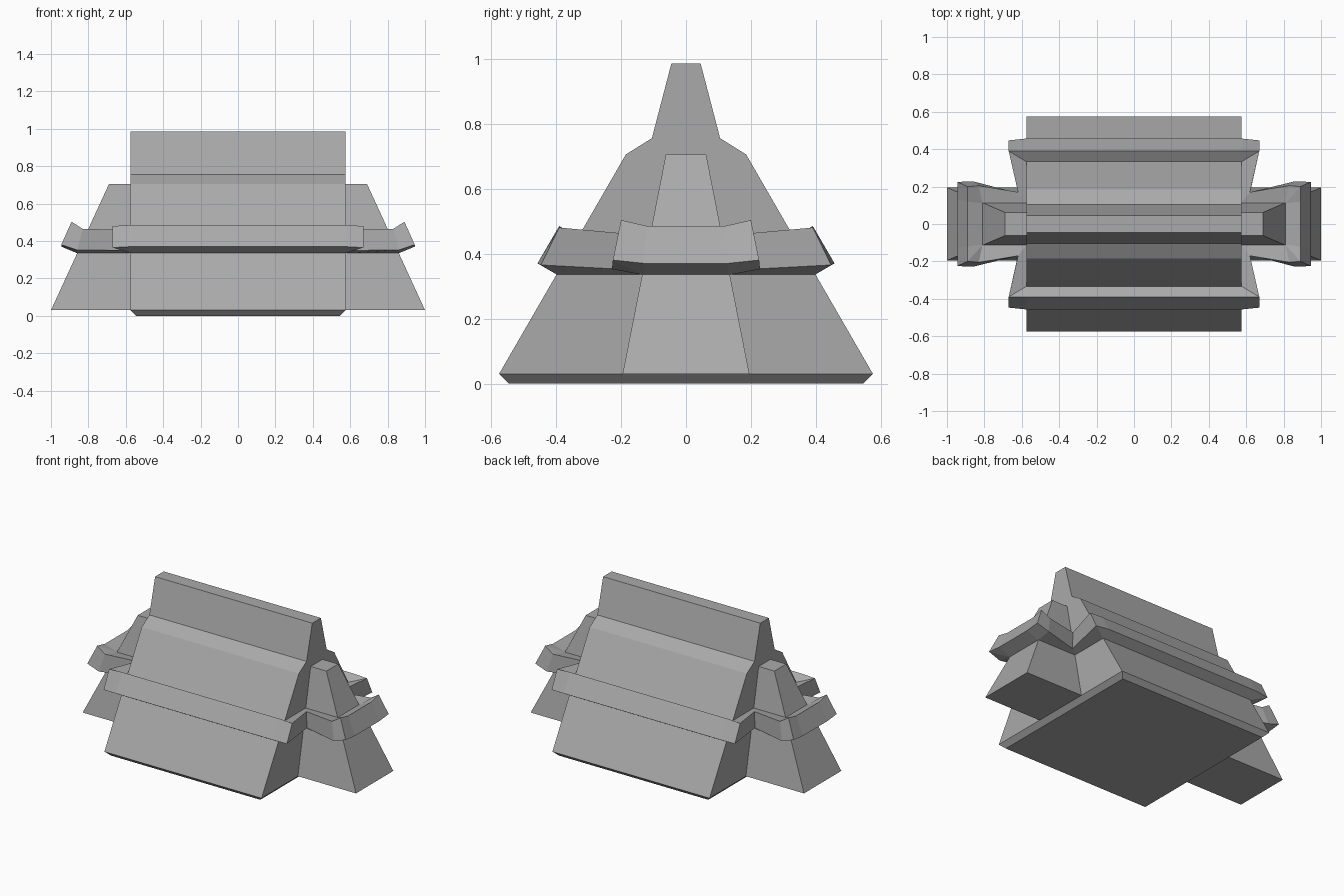
import bpy
import bmesh

cube = bpy.data.objects.get("Cube")
if cube:
    bpy.data.objects.remove(cube, do_unlink=True)

GREY = (0.4, 0.4, 0.4, 1.0)
stone = bpy.data.materials.new("stone grey")
stone.use_nodes = True
stone.diffuse_color = GREY
stone.node_tree.nodes["Principled BSDF"].inputs["Base Color"].default_value = GREY


def loft(name, rings, closed=False):
    """Join equal rings of points; cap the ends, or close the loop."""
    bm = bmesh.new()
    loops = [[bm.verts.new(p) for p in ring] for ring in rings]
    pairs = list(zip(loops, loops[1:]))
    if closed:
        pairs.append((loops[-1], loops[0]))
    else:
        bm.faces.new(loops[0])
        bm.faces.new(loops[-1])
    for low, high in pairs:
        for i in range(len(low)):
            j = (i + 1) % len(low)
            bm.faces.new((low[i], low[j], high[j], high[i]))
    bmesh.ops.recalc_face_normals(bm, faces=bm.faces)
    mesh = bpy.data.meshes.new(name)
    bm.to_mesh(mesh)
    bm.free()
    mesh.materials.append(stone)
    obj = bpy.data.objects.new(name, mesh)
    bpy.context.collection.objects.link(obj)
    return obj


def rectangle(x0, x1, half_y, z):
    return [(x0, -half_y, z), (x1, -half_y, z), (x1, half_y, z), (x0, half_y, z)]


# Long tapered body with a bevelled base and a narrow ridge
body = [(.545, .545, 0), (.575, .575, .03), (.575, .185, .705),
        (.575, .105, .755), (.575, .045, .985)]
loft("body", [rectangle(-x, x, y, z) for x, y, z in body])

# Tapered buttress on each end
for side, name in ((1, "left_buttress"), (-1, "right_buttress")):
    loft(name, [rectangle(side * .5, side * 1.0, .195, .03),
                rectangle(side * .5, side * .69, .062, .705)])

# Collar sections for one quarter: bottom, outer, top and inner corners
LOW, HIGH = .335, .45
quarter = [
    # along the front wall
    [(.575, -.397, LOW), (.575, -.457, .37), (.575, -.39, .485), (.575, -.333, HIGH)],
    # corner of the body
    [(.575, -.397, LOW), (.67, -.447, .365), (.67, -.39, .48), (.575, -.333, HIGH)],
    # inner corner between end wall and buttress
    [(.575, -.135, LOW), (.62, -.165, .35), (.62, -.17, .46), (.575, -.113, HIGH)],
    # flared outer corner of the buttress
    [(.86, -.135, LOW), (.86, -.228, .352), (.83, -.205, .465), (.81, -.113, HIGH)],
    [(.86, -.135, LOW), (.945, -.225, .38), (.89, -.2, .503), (.81, -.113, HIGH)],
    # middle of the buttress end
    [(.86, -.13, LOW), (.945, -.13, .37), (.89, -.12, .485), (.81, -.11, HIGH)],
]


def flip(sections, sx, sy):
    return [[(x * sx, y * sy, z) for x, y, z in s] for s in sections]


half = quarter + flip(quarter[::-1], 1, -1)
loft("collar", half + flip(half[::-1], -1, 1), closed=True)
